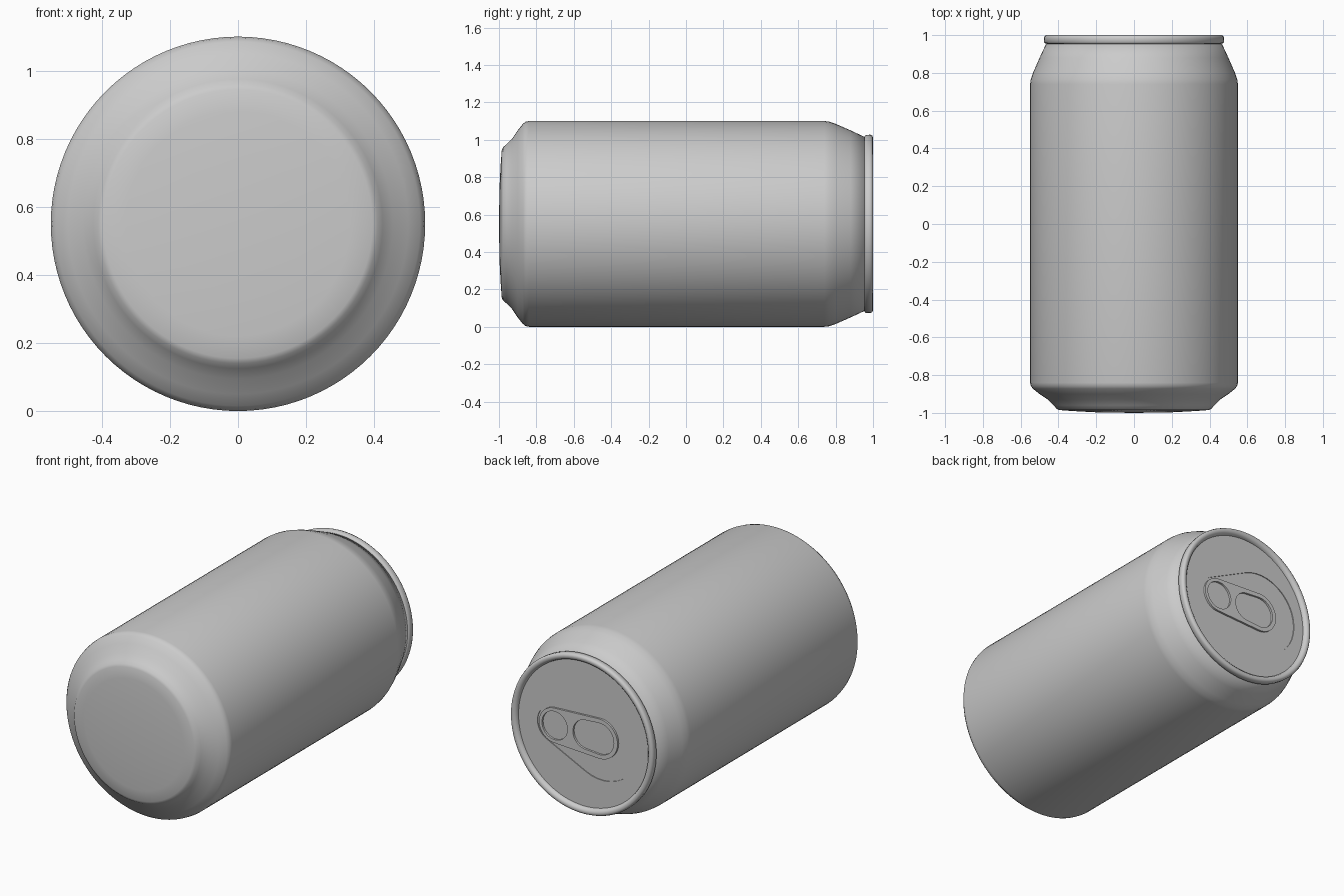
import bpy, bmesh, math
from mathutils import Vector

AXIS_Z = 0.55   # height of the can's long axis
SEGMENTS = 96

cube = bpy.data.objects.get("Cube")
if cube:
    bpy.data.objects.remove(cube, do_unlink=True)

metal = bpy.data.materials.new("plain aluminium")
metal.use_nodes = True
grey = (0.6, 0.6, 0.6, 1)
metal.diffuse_color = grey
metal.node_tree.nodes["Principled BSDF"].inputs["Base Color"].default_value = grey


def finish(name, bm, angle):
    bmesh.ops.recalc_face_normals(bm, faces=bm.faces)
    mesh = bpy.data.meshes.new(name)
    bm.to_mesh(mesh)
    bm.free()
    mesh.materials.append(metal)
    obj = bpy.data.objects.new(name, mesh)
    bpy.context.collection.objects.link(obj)
    obj.location.z = AXIS_Z
    bpy.ops.object.select_all(action="DESELECT")
    obj.select_set(True)
    bpy.context.view_layer.objects.active = obj
    bpy.ops.object.shade_smooth_by_angle(angle=math.radians(angle))
    return obj


def revolve(name, profile, angle=60):
    """Spin (radius, y) points around the long axis."""
    bm = bmesh.new()
    verts = [bm.verts.new((r, y, 0)) for r, y in profile]
    edges = [bm.edges.new(pair) for pair in zip(verts, verts[1:])]
    bmesh.ops.spin(bm, geom=verts + edges, cent=(0, 0, 0), axis=(0, 1, 0),
                   angle=math.tau, steps=SEGMENTS, use_merge=True)
    bmesh.ops.remove_doubles(bm, verts=bm.verts, dist=0.0001)
    return finish(name, bm, angle)


def pill(x1, r1, x2, r2, steps=24):
    """Outline around a circle at x1 and a circle at x2 < x1, with tangents."""
    lean = math.acos((r1 - r2) / (x2 - x1)) if x1 != x2 else math.pi / 2
    lean = math.pi - lean if x1 == x2 else lean
    points = []
    for i in range(steps + 1):
        a = -lean + 2 * lean * i / steps
        points.append((x1 + r1 * math.cos(a), r1 * math.sin(a)))
    for i in range(steps + 1):
        a = lean + 2 * (math.pi - lean) * i / steps
        points.append((x2 + r2 * math.cos(a), r2 * math.sin(a)))
    return points


def circle(x, r, steps=48):
    return [(x + r * math.cos(math.tau * i / steps),
             r * math.sin(math.tau * i / steps)) for i in range(steps)]


def plate(name, loops, back, front):
    """Flat plate across the long axis; loops after the first are holes."""
    bm = bmesh.new()
    edges = []
    for loop in loops:
        verts = [bm.verts.new((x, back, z)) for x, z in loop]
        edges += [bm.edges.new((v, verts[i - 1])) for i, v in enumerate(verts)]
    bmesh.ops.triangle_fill(bm, edges=edges, use_beauty=True, normal=(0, 1, 0))
    grown = bmesh.ops.extrude_face_region(bm, geom=bm.faces[:], use_keep_orig=True)
    moved = [g for g in grown["geom"] if isinstance(g, bmesh.types.BMVert)]
    bmesh.ops.translate(bm, verts=moved, vec=Vector((0, front - back, 0)))
    return finish(name, bm, 30)


# Body: domed base, chamfer, straight wall, shoulder and neck
revolve("can_body", [
    (0, -1.0), (0.2, -0.997), (0.33, -0.99), (0.395, -0.985), (0.41, -0.978),
    (0.425, -0.96), (0.455, -0.93), (0.5, -0.9), (0.535, -0.872),
    (0.546, -0.858), (0.55, -0.84), (0.55, 0.74), (0.547, 0.765),
    (0.535, 0.8), (0.5, 0.88), (0.466, 0.953), (0.44, 0.956)])

# Rolled rim around the lid
revolve("rim", [
    (0.455, 0.953), (0.47, 0.955), (0.476, 0.962), (0.477, 0.985),
    (0.472, 0.996), (0.462, 1.0), (0.45, 0.998), (0.441, 0.99),
    (0.436, 0.978), (0.436, 0.955), (0.455, 0.953)])

# Lid with a shallow teardrop recess
teardrop = pill(0.2, 0.11, -0.12, 0.25)
plate("lid", [circle(0, 0.44, SEGMENTS), teardrop], 0.955, 0.975)
plate("lid_recess", [teardrop], 0.955, 0.97)

# Pull tab with a finger slot and a round opening
plate("pull_tab", [pill(0.19, 0.105, -0.11, 0.12),
                   pill(-0.02, 0.088, -0.11, 0.095),
                   circle(0.19, 0.085)], 0.968, 0.982)
